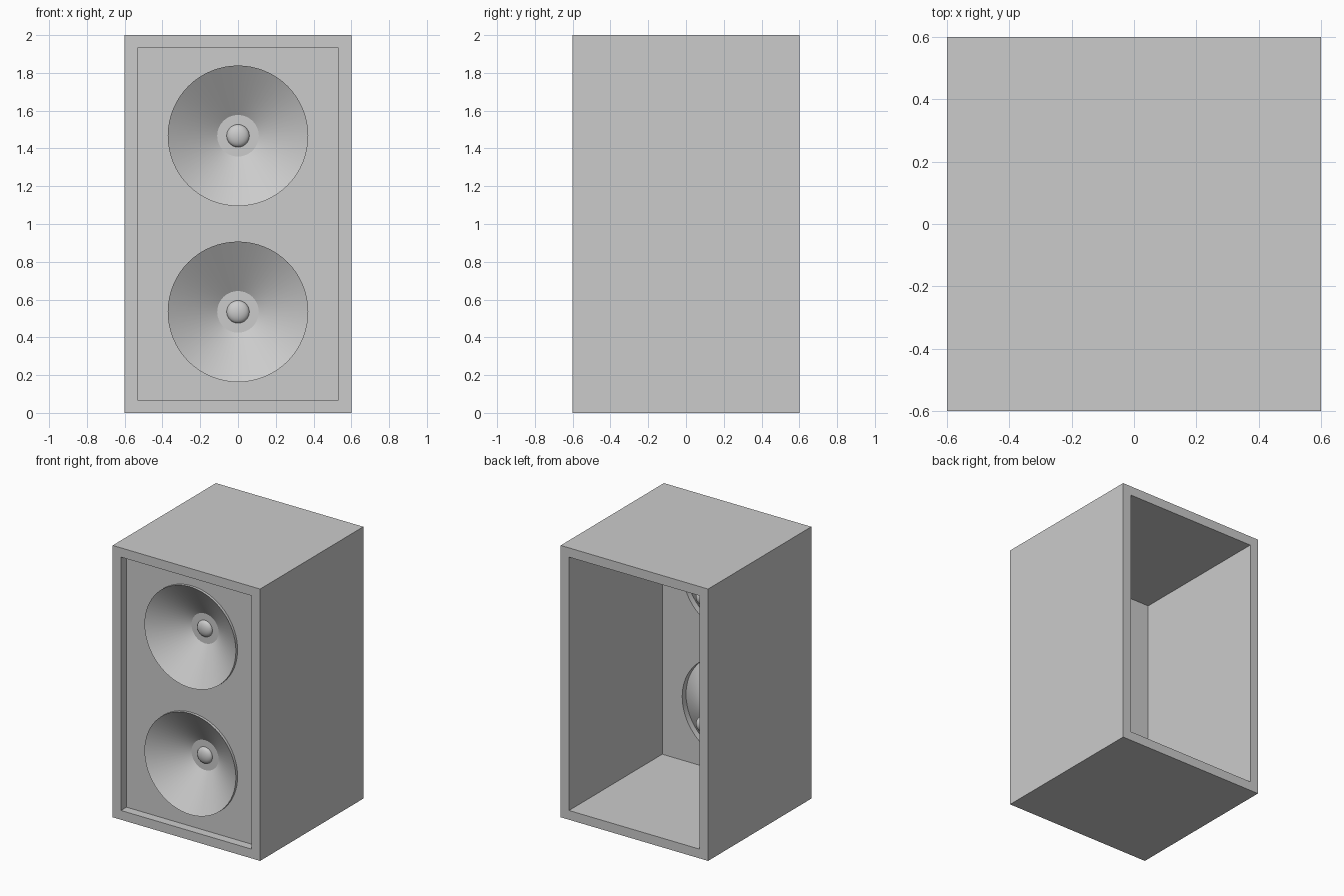
import bpy, math
from mathutils import Matrix

if "Cube" in bpy.data.objects:
    bpy.data.objects.remove(bpy.data.objects["Cube"])

W, H, T = 0.6, 2.0, 0.068      # half width, height, wall thickness
FRONT, BACK = -0.536, -0.484   # baffle faces
SEG = 64


def mesh_object(name, verts, faces):
    mesh = bpy.data.meshes.new(name)
    mesh.from_pydata(verts, [], faces)
    ob = bpy.data.objects.new(name, mesh)
    bpy.context.collection.objects.link(ob)
    return ob


def box(name, lo, hi):
    bpy.ops.mesh.primitive_cube_add(size=1)
    ob = bpy.context.object
    ob.name = name
    size = [b - a for a, b in zip(lo, hi)]
    mid = [(a + b) / 2 for a, b in zip(lo, hi)]
    ob.data.transform(Matrix.Translation(mid) @ Matrix.Diagonal((*size, 1)))
    return ob


def lathe(name, profile, z):
    """Revolve (radius, y) points around the y axis at height z."""
    verts, rings = [], []
    for r, y in profile:
        n = SEG if r > 0 else 1
        rings.append([len(verts) + i % n for i in range(SEG)])
        verts += [(r * math.cos(i * math.tau / SEG), y, z + r * math.sin(i * math.tau / SEG))
                  for i in range(n)]
    faces = []
    for a, b in zip(rings, rings[1:]):
        for i in range(SEG):
            j = (i + 1) % SEG
            faces.append(list(dict.fromkeys((a[i], a[j], b[j], b[i]))))
    ob = mesh_object(name, verts, faces)
    bpy.context.view_layer.objects.active = ob
    bpy.ops.object.select_all(action='DESELECT')
    ob.select_set(True)
    bpy.ops.object.mode_set(mode='EDIT')
    bpy.ops.mesh.select_all(action='SELECT')
    bpy.ops.mesh.normals_make_consistent(inside=False)
    bpy.ops.object.mode_set(mode='OBJECT')
    bpy.ops.object.shade_smooth_by_angle(angle=math.radians(30))
    return ob


def cut(target, cutter):
    mod = target.modifiers.new("cut", 'BOOLEAN')
    mod.operation, mod.object, mod.solver = 'DIFFERENCE', cutter, 'EXACT'
    bpy.context.view_layer.objects.active = target
    bpy.ops.object.modifier_apply(modifier=mod.name)
    bpy.data.objects.remove(cutter)


# Open cabinet and recessed front panel
cabinet = box("cabinet", (-W, -W, 0), (W, W, H))
cut(cabinet, box("cavity_cutter", (-W + T, -1, T), (W - T, 1, H - T)))
baffle = box("baffle", (-W + T, FRONT, T), (W - T, BACK, H - T))

# Two drivers: thin cone shell with flat ring and round-ended centre pole
for label, z in (("lower", 0.535), ("upper", 1.467)):
    cut(baffle, lathe("hole_cutter", [(0, -1), (0.37, -1), (0.37, 0), (0, 0)], z))
    lathe(label + "_cone", [(0, -0.383), (0.11, -0.383), (0.372, -0.556), (0.372, -0.53),
                            (0.115, -0.365), (0, -0.365), ], z)
    arc = [(0.06 * math.sin(i * math.pi / 16), 0.06 * math.cos(i * math.pi / 16)) for i in range(9)]
    arc[0] = (0, 0.06)
    lathe(label + "_dome", [(r, -0.383 - 0.5 * h) for r, h in arc]
          + [(r, -0.22 + h) for r, h in reversed(arc)], z)
